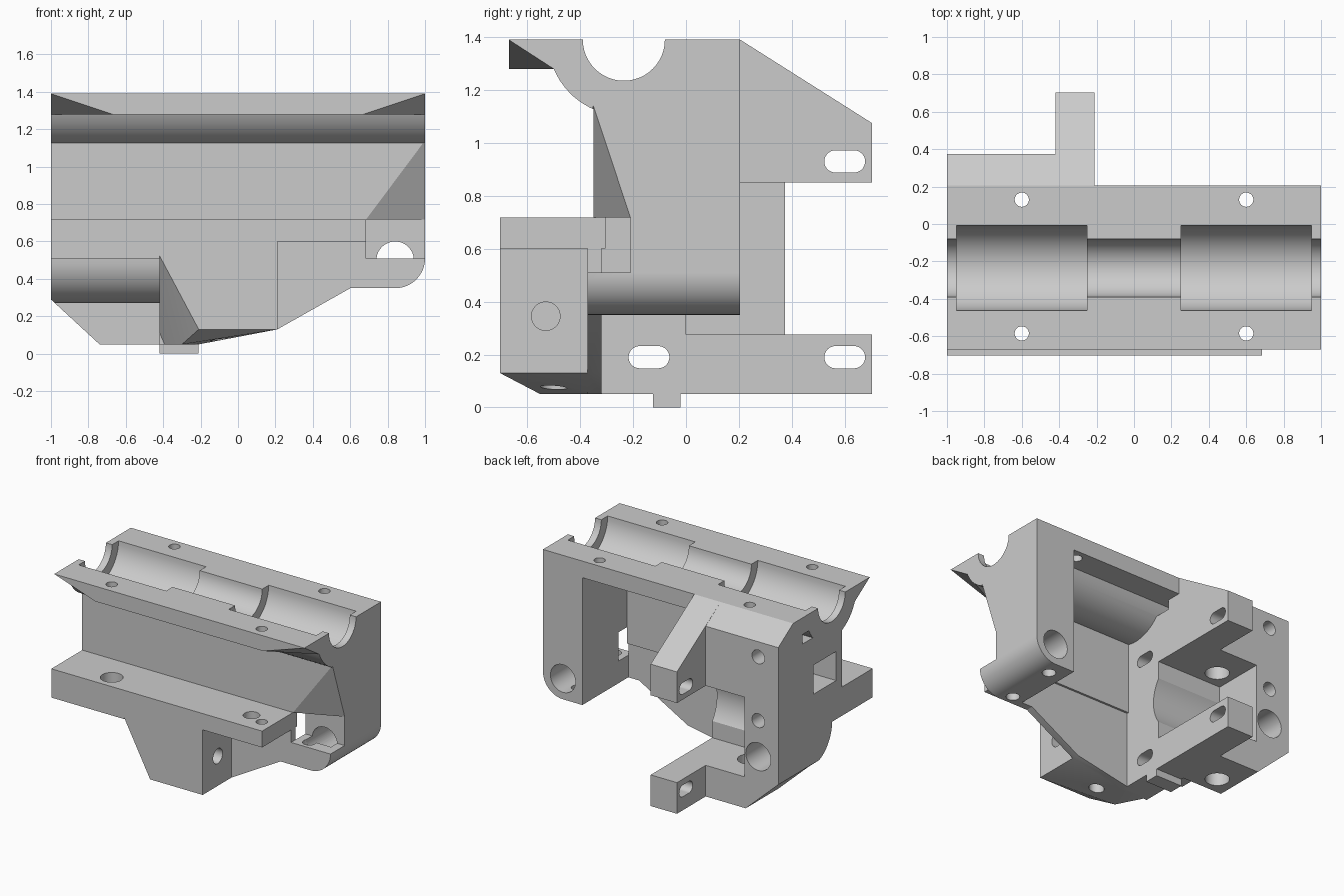
import bpy, bmesh, math
from mathutils import Vector

if "Cube" in bpy.data.objects:
    bpy.data.objects.remove(bpy.data.objects["Cube"], do_unlink=True)

grey = bpy.data.materials.new("plain_grey")
grey.use_nodes = True
grey.diffuse_color = (0.6, 0.6, 0.6, 1)
grey.node_tree.nodes["Principled BSDF"].inputs["Base Color"].default_value = grey.diffuse_color

# Shared dimensions
TOP, FLOOR, BACK, FRONT = 1.39, 0.05, 0.205, -0.35
ROD_Y, TUBE, LIP_Y, LIP_Z = -0.235, 0.287, -0.67, 1.28
SKIN, INNER = -0.372, -0.32
NOSE, SHELF_LOW, SHELF_TOP = -0.703, 0.6, 0.718
PLATE_R, PLATE_L, BOSS_L, BOSS_Z = -0.42, -0.21, 0.21, 0.13
COL, COL_Z, NOTCH_Z, NOTCH_Y = 0.685, 0.35, 0.51, -0.21
MOTOR_Y, MOTOR_Z, SPACING = 0.23, 0.56, 0.37


def finish(name, bm):
    bmesh.ops.recalc_face_normals(bm, faces=bm.faces)
    mesh = bpy.data.meshes.new(name)
    bm.to_mesh(mesh)
    bm.free()
    mesh.materials.append(grey)
    obj = bpy.data.objects.new(name, mesh)
    bpy.context.scene.collection.objects.link(obj)
    return obj


def prism(name, outline, axis, start, end):
    """Extrude a 2D outline along an axis."""
    place = {"x": lambda u, v, w: (w, u, v),
             "y": lambda u, v, w: (u, w, v),
             "z": lambda u, v, w: (u, v, w)}[axis]
    bm = bmesh.new()
    low = [bm.verts.new(place(u, v, start)) for u, v in outline]
    high = [bm.verts.new(place(u, v, end)) for u, v in outline]
    bm.faces.new(low)
    bm.faces.new(high)
    for i in range(len(outline)):
        bm.faces.new((low[i - 1], low[i], high[i], high[i - 1]))
    return finish(name, bm)


def hull(name, points):
    bm = bmesh.new()
    for p in points:
        bm.verts.new(p)
    bmesh.ops.convex_hull(bm, input=bm.verts)
    return finish(name, bm)


def box(name, x, y, z):
    return prism(name, [(x[0], y[0]), (x[1], y[0]), (x[1], y[1]), (x[0], y[1])], "z", *z)


def arc(u, v, radius, start, end):
    steps = round(abs(end - start) / 7.5)
    angles = [math.radians(start + (end - start) * i / steps) for i in range(steps + 1)]
    return [(u + radius * math.cos(a), v + radius * math.sin(a)) for a in angles]


def combine(other, operation):
    bpy.context.view_layer.objects.active = body
    mod = body.modifiers.new("join", "BOOLEAN")
    mod.operation, mod.solver, mod.object = operation, "EXACT", other
    bpy.ops.object.modifier_apply(modifier=mod.name)
    bpy.data.objects.remove(other, do_unlink=True)


def add(other):
    combine(other, "UNION")


def cut(other):
    combine(other, "DIFFERENCE")


def drill(axis, u, v, radius, start, end):
    cut(prism("hole_cutter", arc(u, v, radius, 0, 360)[:-1], axis, start, end))


def slice_corner(side, corners, depth):
    """Remove the solid in front of, below and outside a triangle."""
    shift = Vector((side, -1, -1)) * depth
    corners = [Vector(c) for c in corners]
    cut(hull("corner_cutter", corners + [c + shift for c in corners]))


# Bearing housing with front lip and round underside
body = prism("carriage_body",
             [(LIP_Y, TOP), (LIP_Y, LIP_Z), (-0.5, LIP_Z)]
             + arc(ROD_Y, TOP, TUBE, 205, 335)
             + [(BACK, 1.27), (BACK, TOP)], "x", -1, 1)

# Thin front wall, upper and lower
add(box("upper_wall", (-1, 0.75), (FRONT, -0.305), (SHELF_LOW, 1.2)))
add(prism("lower_wall", [(PLATE_R, FLOOR), (PLATE_L, FLOOR), (BOSS_L, BOSS_Z), (0.6, COL_Z),
                         (0.75, COL_Z), (0.75, SHELF_TOP), (PLATE_R, SHELF_TOP)],
          "y", SKIN, INNER))

# End column and the small shelf at its foot, with a rounded corner
foot = [(COL, COL_Z)] + arc(0.84, NOTCH_Z, 0.16, -90, 0)
add(prism("end_column", foot + [(1, 1.3), (COL, 1.3)], "y", FRONT, BACK))
add(prism("end_shelf", foot + [(COL, NOTCH_Z)], "y", SKIN, -0.2))

# Feed block with round underside, and the motor mounting plate
slope_top = [(BACK, TOP), (0.1, TOP), (0.1, 1.2)]
add(prism("feed_block", [(FRONT, 1.2), (FRONT, SHELF_LOW), (-0.24, SHELF_LOW)]
          + arc(0, NOTCH_Z, 0.24, 180, 270)
          + [(0, FLOOR), (0.375, FLOOR), (0.375, LIP_Z)] + slope_top, "x", -1, PLATE_R))
add(prism("motor_plate", [(FRONT, 1.2), (FRONT, FLOOR), (0.703, FLOOR), (0.703, 1.075)]
          + slope_top, "x", PLATE_R, PLATE_L))

# Front shelf with its thicker right part
add(box("front_shelf", (-1, COL), (NOSE, INNER), (SHELF_LOW, SHELF_TOP)))
add(box("thick_shelf", (-1, PLATE_R), (NOSE, -0.2), (NOTCH_Z, SHELF_TOP)))

# Faceted boss under the shelf, and the bottom tab
boss = [(PLATE_R, NOSE, 0.525), (PLATE_L, NOSE, BOSS_Z), (-0.3, -0.55, FLOOR)]
for y in (NOSE, INNER):
    boss += [(PLATE_R, y, 0.65), (BOSS_L, y, 0.65), (BOSS_L, y, BOSS_Z)]
for x in (PLATE_R, PLATE_L):
    boss.append((x, INNER, FLOOR))
add(hull("front_boss", boss))
add(box("bottom_tab", (PLATE_R, PLATE_L), (-0.125, -0.02), (0, 0.1)))

# Rod groove, bearing seats, slanted lip ends and vertical screw holes
drill("x", ROD_Y, TOP, 0.155, -1.1, 1.1)
for side in (-1, 1):
    drill("x", ROD_Y, TOP, 0.228, side * 0.25, side * 0.95)
    slice_corner(side, [(side, LIP_Y, TOP), (side * 0.67, LIP_Y, LIP_Z), (side, -0.5, LIP_Z)], 0.1)
    drill("z", side * 0.6, -0.585, 0.038, 0.4, 1.5)
    drill("z", side * 0.6, 0.13, 0.038, -0.1, 1.5)

# Motor opening with side pocket, and slotted screw holes
cut(box("pocket_cutter", (-0.73, -0.1), (0, 0.8), (0.275, 0.85)))
drill("x", MOTOR_Y, MOTOR_Z, 0.283, -0.73, -0.1)
for y in (MOTOR_Y - SPACING, MOTOR_Y + SPACING):
    for z in (MOTOR_Z - SPACING, MOTOR_Z + SPACING):
        slot = arc(y + 0.035, z, 0.042, -90, 90) + arc(y - 0.035, z, 0.042, 90, 270)
        cut(prism("slot_cutter", slot, "x", -0.5, -0.1))

# Notch and slanted facet at the left end of the front wall
cut(box("notch_cutter", (COL, 1.1), (-0.6, NOTCH_Y), (NOTCH_Z, SHELF_TOP)))
slice_corner(1, [(COL, FRONT, SHELF_TOP), (1, FRONT, 1.14), (1, NOTCH_Y, SHELF_TOP)], 0.2)

# Feed block chamfer and window
cut(prism("chamfer_cutter", [(-1.1, 0.382), (-0.7, 0.013), (-1.1, 0)], "y", -0.3, 0.5))
cut(box("window_cutter", (-1.1, -0.65), (-0.286, -0.03), (0.79, 1)))

# Rear rod sockets and screw holes
drill("y", 0.84, 0.5, 0.1, -0.28, 0.5)
for z, radius, depth in ((0.45, 0.1, -0.08), (0.71, 0.05, -0.05), (1.17, 0.05, 0.05)):
    drill("y", -0.84, z, radius, depth, 0.5)

# Boss hole, feed path, shelf holes and foot holes
drill("x", -0.53, 0.345, 0.054, -0.25, 0.3)
drill("z", -0.6, 0.13, 0.08, -0.1, 1)
drill("z", -0.6, -0.585, 0.075, 0.5, 0.8)
drill("z", 0.486, -0.54, 0.055, 0.5, 0.8)
drill("z", 0.78, -0.3, 0.045, 0.3, 0.6)
drill("z", 0.8, 0.09, 0.045, 0.3, 0.45)
drill("z", -0.1, -0.5, 0.05, 0, 0.3)

# Smooth the round surfaces, keep flat faces flat
bpy.ops.object.select_all(action="DESELECT")
body.select_set(True)
bpy.context.view_layer.objects.active = body
bpy.ops.object.shade_smooth_by_angle(angle=math.radians(20))
body.modifiers.new("flat_normals", "WEIGHTED_NORMAL").keep_sharp = True
